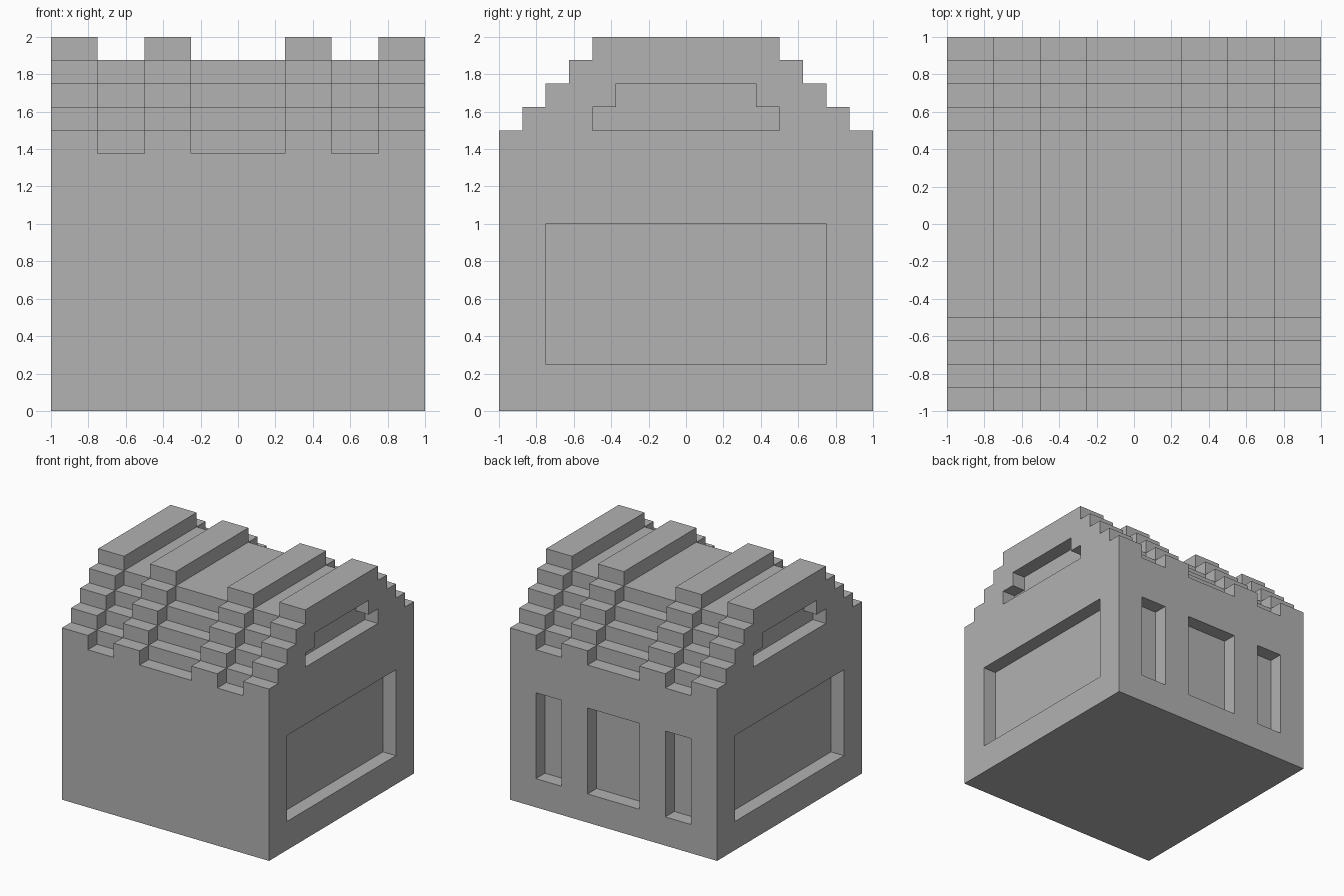
import bpy
import bmesh
from mathutils import Vector

old = bpy.data.objects.get("Cube")
if old:
    bpy.data.objects.remove(old, do_unlink=True)

U = 0.125  # block size

grey = bpy.data.materials.new("stone_grey")
grey.use_nodes = True
colour = (0.445, 0.445, 0.445, 1)
grey.diffuse_color = colour
grey.node_tree.nodes["Principled BSDF"].inputs["Base Color"].default_value = colour


def prism(bm, outline, x0, x1):
    """Extrude a (y, z) outline along x."""
    face = bm.faces.new([bm.verts.new((x0, y, z)) for y, z in outline])
    new = bmesh.ops.extrude_face_region(bm, geom=[face])["geom"]
    verts = [g for g in new if isinstance(g, bmesh.types.BMVert)]
    bmesh.ops.translate(bm, verts=verts, vec=Vector((x1 - x0, 0, 0)))


def rectangle(y0, y1, z0, z1):
    return [(y0, z0), (y1, z0), (y1, z1), (y0, z1)]


def stairs(base):
    """Stepped roof line from the back eave over the ridge to the front eave."""
    half = []
    for i in range(5):
        half.append((1 - i * U, base + i * U))
        if i < 4:
            half.append((1 - (i + 1) * U, base + i * U))
    return half + [(-y, z) for y, z in reversed(half)]


def make_object(name, bm):
    bmesh.ops.recalc_face_normals(bm, faces=bm.faces[:])
    mesh = bpy.data.meshes.new(name)
    bm.to_mesh(mesh)
    bm.free()
    mesh.materials.append(grey)
    obj = bpy.data.objects.new(name, mesh)
    bpy.context.collection.objects.link(obj)
    return obj


# House body with the high roof line
bm = bmesh.new()
prism(bm, [(-1, 0), (1, 0)] + stairs(1.5), -1, 1)
house = make_object("house", bm)

# Roof channels, one step lower, and back windows below them
cut = bmesh.new()
low = stairs(1.5 - U)
channel = [(1.25, low[0][1])] + low[1:-1] + [(-1.25, low[0][1]), (-1.25, 2.25), (1.25, 2.25)]
for x0, x1 in ((-0.75, -0.5), (-0.25, 0.25), (0.5, 0.75)):
    prism(cut, channel, x0, x1)
    prism(cut, rectangle(1 - U, 1.25, 0.25, 1), x0, x1)

# Side windows and stepped gable vents
vent = [(0.5, 1.5), (0.5, 1.625), (0.375, 1.625), (0.375, 1.75)]
vent += [(-y, z) for y, z in reversed(vent)]
for side in (-1, 1):
    x0, x1 = sorted((side * (1 - U), side * 1.25))
    prism(cut, rectangle(-0.75, 0.75, 0.25, 1), x0, x1)
    prism(cut, vent, x0, x1)
cutter = make_object("recess_cutter", cut)
cutter.hide_render = True

# Carve the recesses
mod = house.modifiers.new("recesses", "BOOLEAN")
mod.operation = "DIFFERENCE"
mod.solver = "EXACT"
mod.object = cutter
bpy.context.view_layer.objects.active = house
house.select_set(True)
bpy.ops.object.modifier_apply(modifier=mod.name)
bpy.data.objects.remove(cutter, do_unlink=True)
